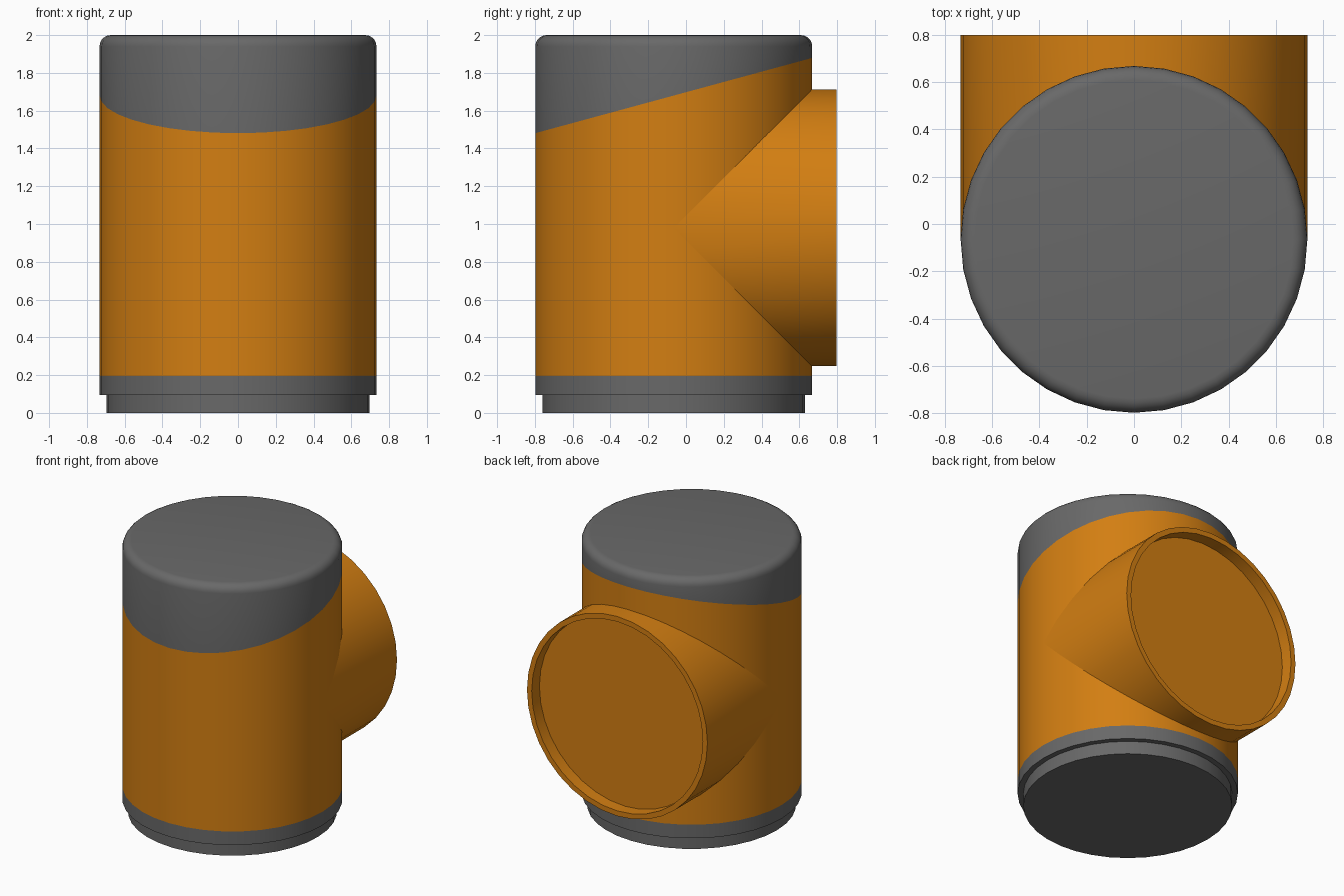
import bpy, bmesh, math
from mathutils import Vector

SIDES = 36
R, R_PLUG = 0.733, 0.695      # outer wall and plug / socket radius
AXIS_Y, BRANCH_Z = -0.065, 0.98

old = bpy.data.objects.get("Cube")
if old:
    bpy.data.objects.remove(old, do_unlink=True)


def material(name, colour):
    mat = bpy.data.materials.new(name)
    mat.use_nodes = True
    mat.diffuse_color = colour
    mat.node_tree.nodes["Principled BSDF"].inputs["Base Color"].default_value = colour
    return mat


orange = material("orange", (0.65, 0.21, 0.006, 1))
grey = material("dark grey", (0.14, 0.14, 0.14, 1))


def lathe(bm, profile, place):
    """Skin rings of (radius, distance); place maps radius, angle, distance to a point."""
    rings = [[bm.verts.new(place(r, 2 * math.pi * i / SIDES, d)) for i in range(SIDES)]
             for r, d in profile]
    for a, b in zip(rings, rings[1:]):
        for i in range(SIDES):
            j = (i + 1) % SIDES
            bm.faces.new((a[i], a[j], b[j], b[i]))
    return rings


def finish(bm, name, mats):
    mesh = bpy.data.meshes.new(name)
    bm.to_mesh(mesh)
    bm.free()
    for m in mats:
        mesh.materials.append(m)
    obj = bpy.data.objects.new(name, mesh)
    bpy.context.collection.objects.link(obj)
    bpy.ops.object.select_all(action="DESELECT")
    obj.select_set(True)
    bpy.context.view_layer.objects.active = obj
    bpy.ops.object.shade_smooth_by_angle(angle=math.radians(30))
    return obj


# Upright body: stepped plug at the foot, rounded rim at the top
def upright(r, a, d):
    return (r * math.cos(a), AXIS_Y + r * math.sin(a), d)


BEVEL, BAND_TOP = 0.06, 0.195
profile = [(R_PLUG, 0), (R_PLUG, 0.095), (R, 0.095), (R, BAND_TOP)]
for k in range(6):
    t = k * math.pi / 10
    profile.append((R - BEVEL + BEVEL * math.cos(t), 2 - BEVEL + BEVEL * math.sin(t)))
bm = bmesh.new()
rings = lathe(bm, profile, upright)
bm.faces.new(rings[0])
bm.faces.new(rings[-1])

# Slanted colour boundary of the cap
point = Vector((0, AXIS_Y, 1.68))
normal = Vector((0, -math.sin(math.radians(15.2)), math.cos(math.radians(15.2))))
bmesh.ops.bisect_plane(bm, geom=bm.verts[:] + bm.edges[:] + bm.faces[:],
                       plane_co=point, plane_no=normal)
bmesh.ops.recalc_face_normals(bm, faces=bm.faces)
for f in bm.faces:
    c = f.calc_center_median()
    f.material_index = int(c.z < BAND_TOP + 0.001 or (c - point).dot(normal) > 0)
finish(bm, "upright_body", [orange, grey])


# Branch pipe: mitred onto the body, with a shallow socket at its open end
def branch(r, a, d):
    z = r * math.sin(a)
    y = AXIS_Y + abs(z) if d is None else d
    return (r * math.cos(a), y, BRANCH_Z + z)


END, FLOOR = 0.798, 0.708
bm = bmesh.new()
rings = lathe(bm, [(R, None), (R, END), (R_PLUG, END), (R_PLUG, FLOOR)], branch)
bm.faces.new(rings[-1])
bmesh.ops.recalc_face_normals(bm, faces=bm.faces)
# Socket floor faces backwards, out of the open end
bm.faces.ensure_lookup_table()
if bm.faces[-1].normal.y < 0:
    bmesh.ops.reverse_faces(bm, faces=bm.faces[:])
finish(bm, "branch_pipe", [orange])
